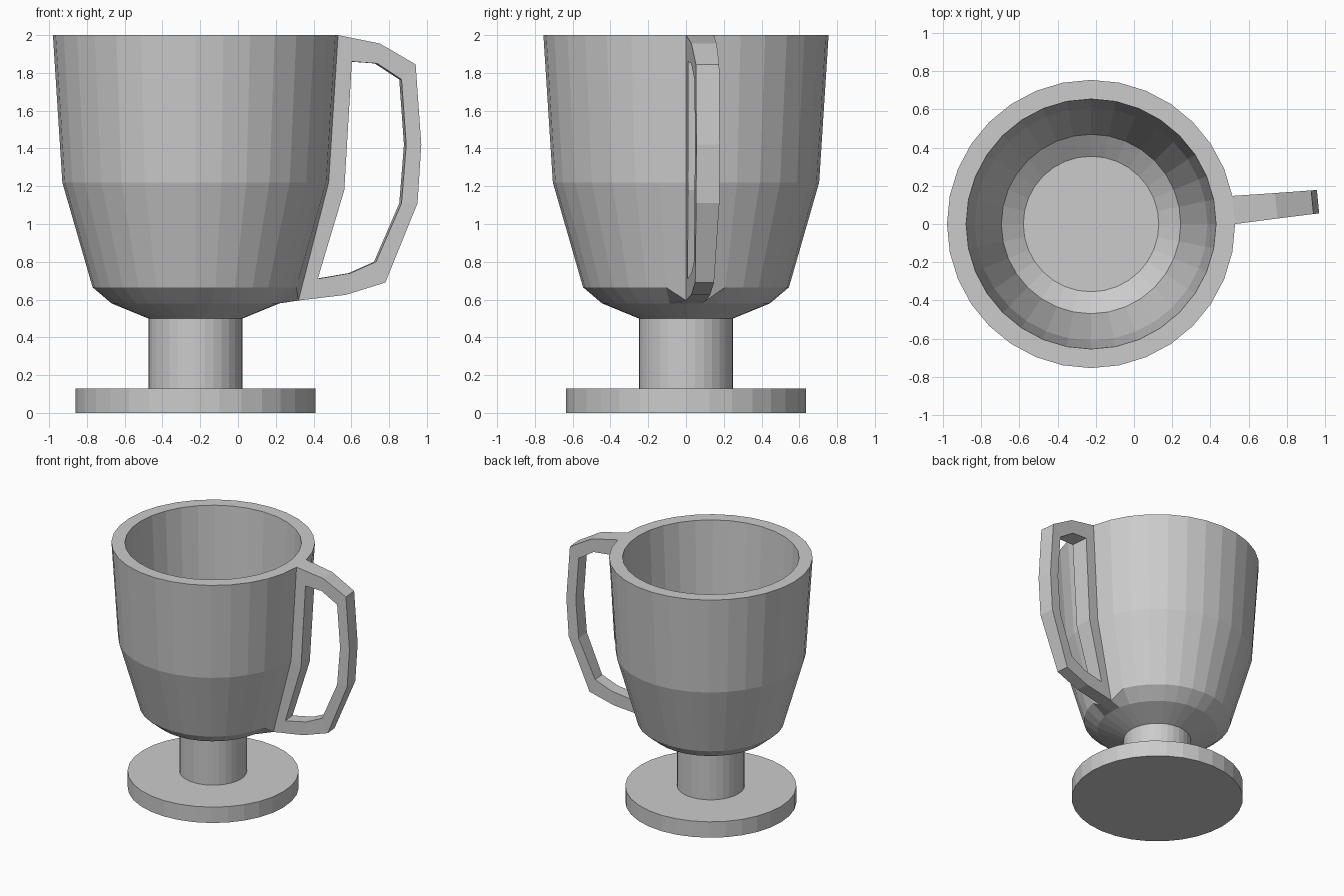
import bpy, bmesh
from math import sin, cos, pi

if "Cube" in bpy.data.objects:
    bpy.data.objects.remove(bpy.data.objects["Cube"])

SIDES = 32
CX = -0.225          # axis of the cup
STEP = 2 * pi / SIDES


def finish(bm, name):
    bmesh.ops.recalc_face_normals(bm, faces=bm.faces)
    mesh = bpy.data.meshes.new(name)
    bm.to_mesh(mesh)
    bm.free()
    obj = bpy.data.objects.new(name, mesh)
    bpy.context.collection.objects.link(obj)
    return obj


def lathe(profile):
    """Spin (radius, z) points about the cup axis, capping both ends."""
    bm = bmesh.new()
    rings = [[bm.verts.new((CX + r * cos(i * STEP), r * sin(i * STEP), z))
              for i in range(SIDES)] for r, z in profile]
    for a, b in zip(rings, rings[1:]):
        for i in range(SIDES):
            j = (i + 1) % SIDES
            bm.faces.new((a[i], a[j], b[j], b[i]))
    bm.faces.new(rings[0])
    bm.faces.new(rings[-1])
    return bm, rings


# Foot disc and stem
finish(lathe([(0.635, 0), (0.635, 0.13)])[0], "foot")
finish(lathe([(0.25, 0.13), (0.25, 0.5)])[0], "stem")

# Hollow bowl; two lower vertices are pulled down under the handle root
bm, rings = lathe([(0.25, 0.5), (0.445, 0.58), (0.545, 0.665), (0.705, 1.22),
                   (0.755, 2.0), (0.655, 2.0), (0.61, 1.22), (0.47, 0.7),
                   (0.355, 0.62)])
for v in rings[2][:2]:
    v.co.z = 0.595
finish(bm, "bowl")

# Handle: closed loop of (radius, z, half width) pairs growing from one bowl facet
A = STEP / 2


def root(r, z):
    return (r * cos(A), z, r * sin(A))


outer = [root(0.755, 2.0), (0.975, 1.955, 0.067), (1.165, 1.845, 0.062),
         (1.195, 1.42, 0.062), (1.175, 1.11, 0.062), (1.005, 0.69, 0.05),
         (0.795, 0.625, 0.05), root(0.545, 0.595), root(0.705, 1.22)]
inner = [(0.825, 1.86, 0.07), (0.96, 1.85, 0.067), (1.09, 1.765, 0.062),
         (1.115, 1.42, 0.062), (1.09, 1.11, 0.062), (0.955, 0.8, 0.052),
         (0.82, 0.74, 0.052), (0.645, 0.71, 0.055), (0.785, 1.18, 0.067)]

bm = bmesh.new()


def vert(p, side):
    r, z, w = p[0], p[1], p[2] * side
    return bm.verts.new((CX + r * cos(A) - w * sin(A), r * sin(A) + w * cos(A), z))


sections = [(vert(o, -1), vert(o, 1), vert(i, 1), vert(i, -1))
            for o, i in zip(outer, inner)]
for n, a in enumerate(sections):
    b = sections[(n + 1) % len(sections)]
    for k in range(4):
        if k == 0 and n >= 7:      # this side lies against the bowl
            continue
        m = (k + 1) % 4
        bm.faces.new((a[k], a[m], b[m], b[k]))
finish(bm, "handle")
